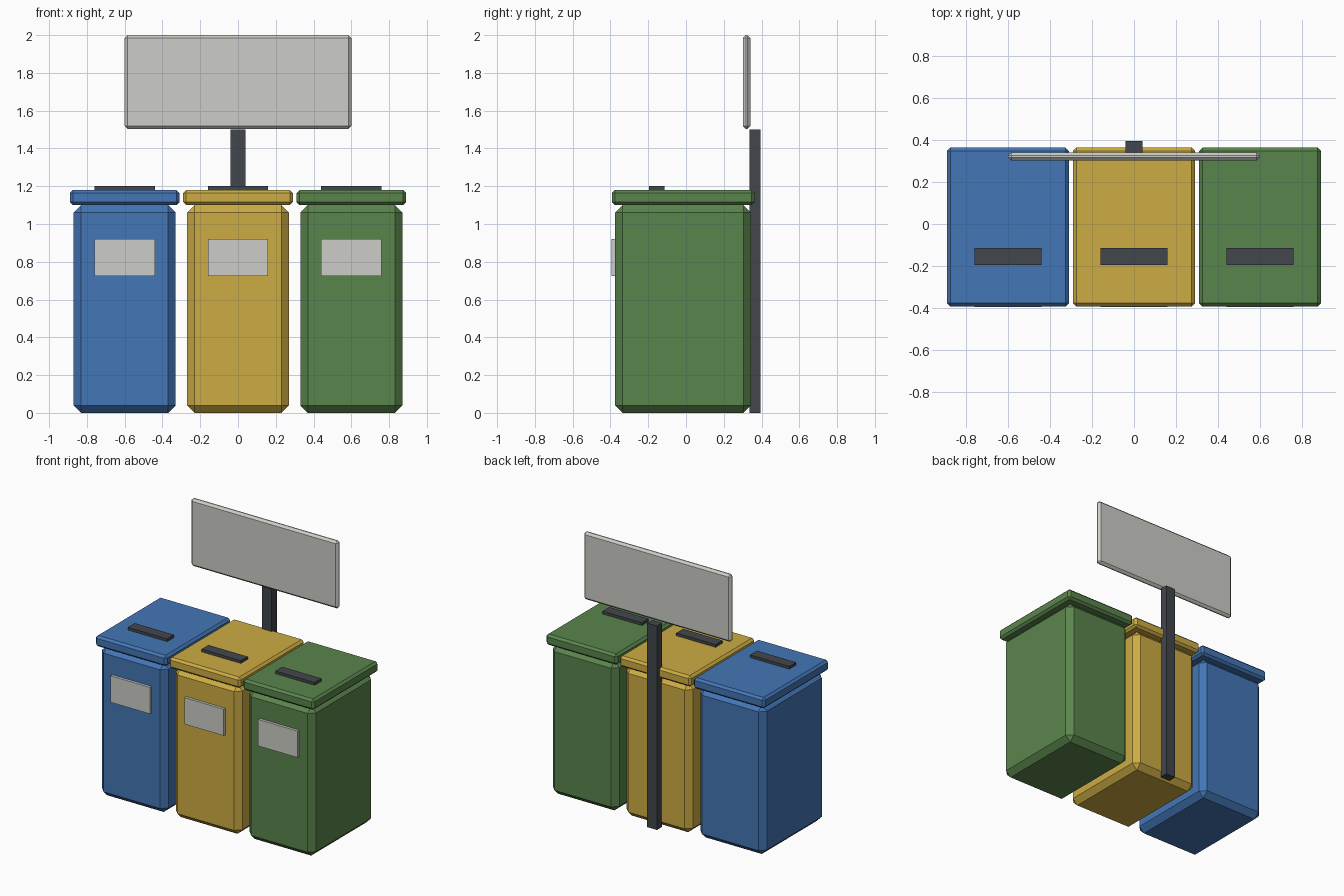
import bpy, bmesh

if "Cube" in bpy.data.objects:
    bpy.data.objects.remove(bpy.data.objects["Cube"])


def material(name, rgb):
    # sRGB 0-255 to linear
    lin = [((c / 255 + 0.055) / 1.055) ** 2.4 for c in rgb]
    m = bpy.data.materials.new(name)
    m.diffuse_color = (*lin, 1)
    m.use_nodes = True
    m.node_tree.nodes["Principled BSDF"].inputs["Base Color"].default_value = m.diffuse_color
    return m


def box(name, x, y, z, mat, bevel=0):
    # box from (min, max) ranges, with optional single chamfer
    bm = bmesh.new()
    bmesh.ops.create_cube(bm, size=1)
    for v in bm.verts:
        v.co = [(a + b) / 2 + c * (b - a) for (a, b), c in zip((x, y, z), v.co)]
    if bevel:
        bmesh.ops.bevel(bm, geom=bm.edges[:], offset=bevel, segments=1,
                        affect='EDGES', profile=0.5)
    me = bpy.data.meshes.new(name)
    bm.to_mesh(me)
    bm.free()
    me.materials.append(mat)
    ob = bpy.data.objects.new(name, me)
    bpy.context.collection.objects.link(ob)
    return ob


pale = material("pale_grey", (204, 204, 199))
dark = material("dark_grey", (66, 70, 75))
bins = [("blue", -0.6, (67, 118, 182)),
        ("yellow", 0.0, (205, 172, 67)),
        ("green", 0.6, (90, 133, 77))]

# Three bins: body, lid, slot and label
for name, cx, rgb in bins:
    paint = material(name, rgb)

    def span(h):
        return (cx - h, cx + h)

    box(name + "_bin_body", span(0.27), (-0.375, 0.344), (0, 1.10), paint, 0.04)
    box(name + "_bin_lid", span(0.29), (-0.393, 0.364), (1.10, 1.18), paint, 0.016)
    box(name + "_bin_slot", span(0.16), (-0.195, -0.115), (1.17, 1.20), dark)
    box(name + "_bin_label", span(0.16), (-0.395, -0.37), (0.725, 0.92), pale)

# Sign on a post behind the middle bin
box("sign_post", (-0.04, 0.04), (0.335, 0.395), (0, 1.50), dark)
box("sign_board", (-0.6, 0.6), (0.301, 0.341), (1.503, 2.0), pale, 0.016)
